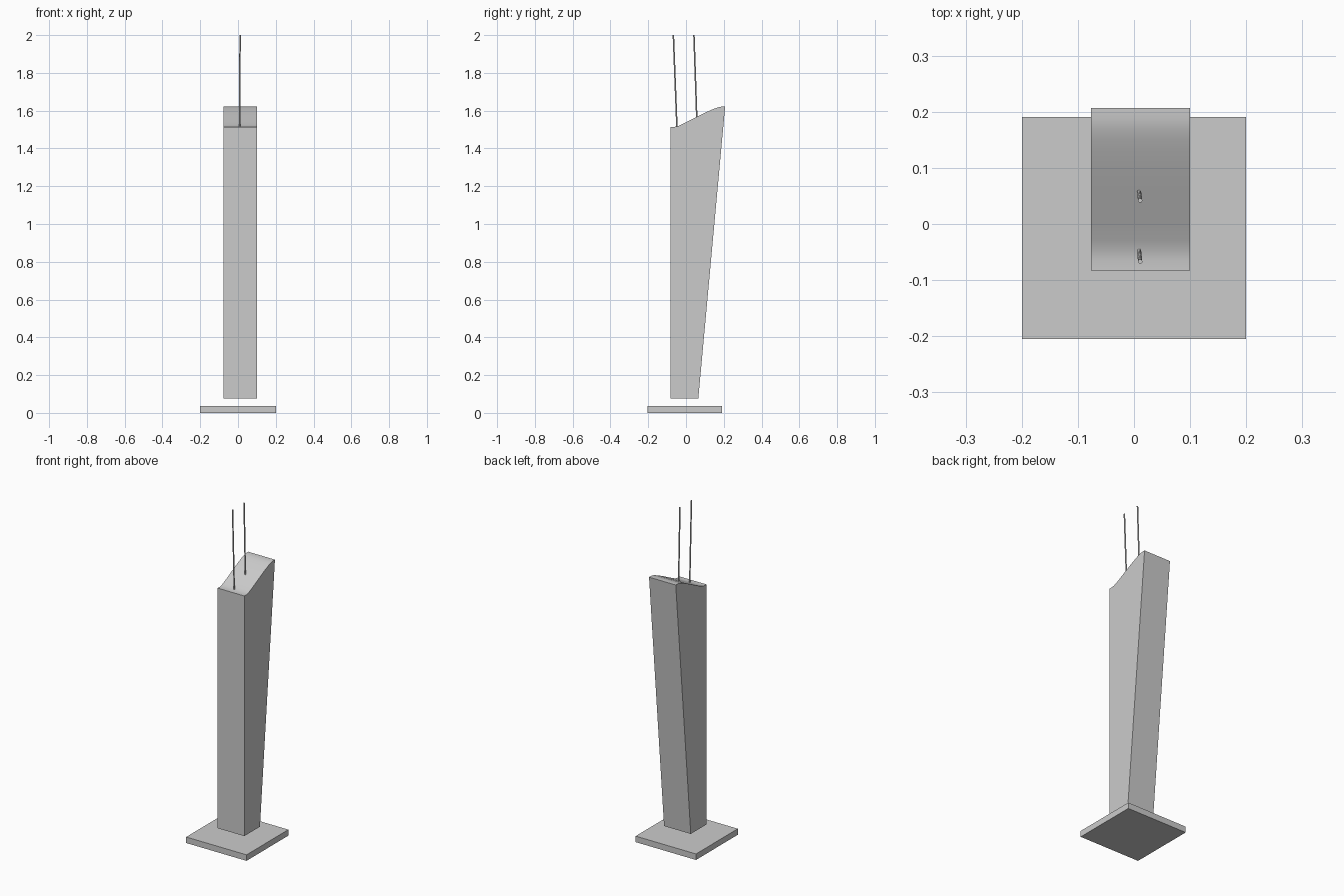
import bpy, bmesh
from mathutils import Vector

if "Cube" in bpy.data.objects:
    bpy.data.objects.remove(bpy.data.objects["Cube"])


def finish(name, bm):
    bmesh.ops.recalc_face_normals(bm, faces=bm.faces)
    mesh = bpy.data.meshes.new(name)
    bm.to_mesh(mesh)
    bm.free()
    obj = bpy.data.objects.new(name, mesh)
    bpy.context.collection.objects.link(obj)
    return obj


def extrude_profile(name, profile, x0, x1):
    """Extrude a closed (y, z) outline along x."""
    bm = bmesh.new()
    face = bm.faces.new([bm.verts.new((x0, y, z)) for y, z in profile])
    ext = bmesh.ops.extrude_face_region(bm, geom=[face])
    verts = [v for v in ext["geom"] if isinstance(v, bmesh.types.BMVert)]
    bmesh.ops.translate(bm, verts=verts, vec=(x1 - x0, 0, 0))
    return finish(name, bm)


def rod(name, start, end, radius, sides=10):
    start, end = Vector(start), Vector(end)
    axis = end - start
    bm = bmesh.new()
    bmesh.ops.create_cone(bm, cap_ends=True, segments=sides, radius1=radius,
                          radius2=radius, depth=axis.length)
    obj = finish(name, bm)
    obj.rotation_euler = axis.to_track_quat('Z', 'Y').to_euler()
    obj.location = (start + end) / 2
    return obj


# Flat base slab, separated from the tower by a small gap
extrude_profile("base_slab", [(-0.205, 0), (0.191, 0), (0.191, 0.036), (-0.205, 0.036)], -0.2, 0.2)

# Tower: upright front, leaning back face, S-curved roof
roof = [(0.207, 1.621), (0.188, 1.621), (0.171, 1.618), (0.153, 1.612), (0.132, 1.603),
        (0.105, 1.591), (0.055, 1.566), (0.0, 1.538), (-0.029, 1.524),
        (-0.046, 1.517), (-0.064, 1.514), (-0.083, 1.514)]
tower = extrude_profile("tower", [(-0.083, 0.075), (0.065, 0.075)] + roof, -0.077, 0.1)

# Two thin leaning antennas on the roof
antennas = [
    rod("front_antenna", (0.009, -0.048, 1.51), (0.011, -0.067, 2.0), 0.004),
    rod("rear_antenna", (0.009, 0.057, 1.56), (0.011, 0.042, 2.0), 0.004),
]

# Smooth the roof curve and rods, keep hard edges
for obj in [tower] + antennas:
    bpy.ops.object.select_all(action='DESELECT')
    obj.select_set(True)
    bpy.context.view_layer.objects.active = obj
    bpy.ops.object.shade_smooth_by_angle(angle=0.66)
